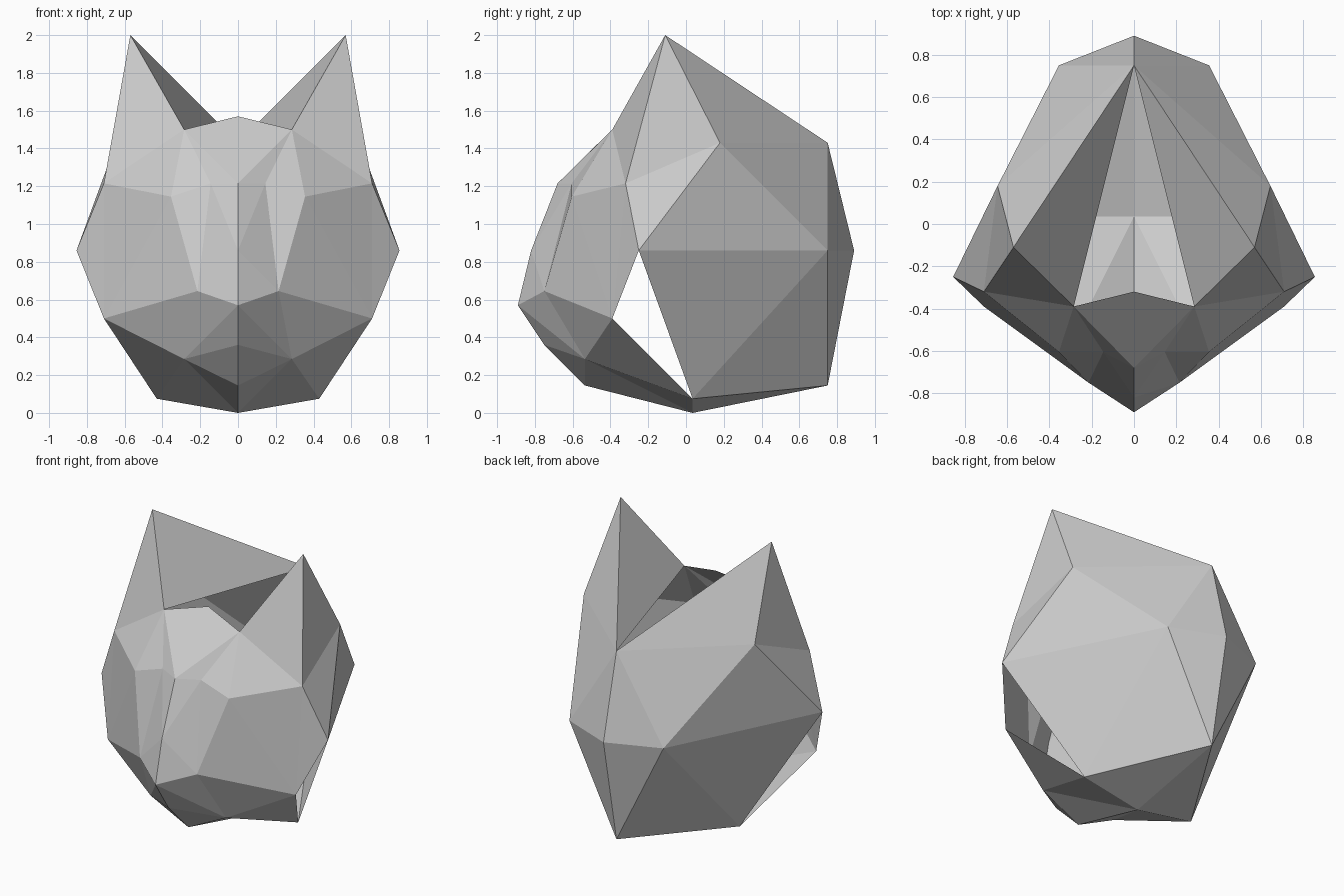
import bpy, bmesh
from mathutils import Vector

if "Cube" in bpy.data.objects:
    bpy.data.objects.remove(bpy.data.objects["Cube"])

# Key points of the right half of the hollow head
P = {
    "A": (.285, -.39, 1.5),   # ear front base
    "B": (.71, -.32, 1.215),  # ear outer base
    "C": (.855, -.25, .86),   # cheek
    "D": (.645, .18, 1.43),   # ear rear base
    "E": (.57, -.11, 2.0),    # ear tip
    "F": (0, .75, 1.43), "G": (.355, .75, .86), "H": (0, .89, .86), "I": (0, .75, .145),  # back
    "J": (.43, .035, .075), "K": (0, .035, 0), "L": (0, -.535, .145),                     # underside
    "M": (.285, -.535, .285), "N": (.71, -.39, .5), "O": (0, -.75, .36),                  # mouth, jaw
    "V": (0, -.82, .86), "P": (0, -.89, .57), "Q": (.215, -.75, .645),                    # muzzle
    "R": (.145, -.605, 1.215), "S": (0, -.68, 1.215), "U": (.355, -.605, 1.145),          # brow, eye
    "T": (0, -.32, 1.57),     # crown
}
CENTRE = Vector((0, 0, .8))


def shell(name, faces):
    """Flat-faced half shell from lettered facets, mirrored across x = 0."""
    bm = bmesh.new()
    verts = {k: bm.verts.new(P[k]) for k in sorted(set(faces) - {" "})}
    for f in faces.split():
        face = bm.faces.new([verts[k] for k in f])
        face.normal_update()
        if face.normal.dot(face.calc_center_median() - CENTRE) < 0:
            face.normal_flip()
    mesh = bpy.data.meshes.new(name)
    bm.to_mesh(mesh)
    bm.free()
    ob = bpy.data.objects.new(name, mesh)
    bpy.context.collection.objects.link(ob)
    mirror = ob.modifiers.new("Mirror", "MIRROR")
    mirror.use_clip = True
    mirror.merge_threshold = .001


# Brow, eyes and cheeks
shell("face", "TAS ASR ARU RUQ ABU BNU BCN UNQ")
# Nose bridge and muzzle
shell("muzzle", "SRV RQV VQP PQM PMO QMN")
# Chin and lower jaw
shell("jaw", "OML MLK MKJ NMJ")
# Pointed ears running to the back of the head
shell("ears", "EAB EBD EDF EAF")
# Sides, back and rear floor; the neck side and crown openings stay open
shell("back_of_head", "BCD DCG DGF FGH CJG JGI GHI JIK")
